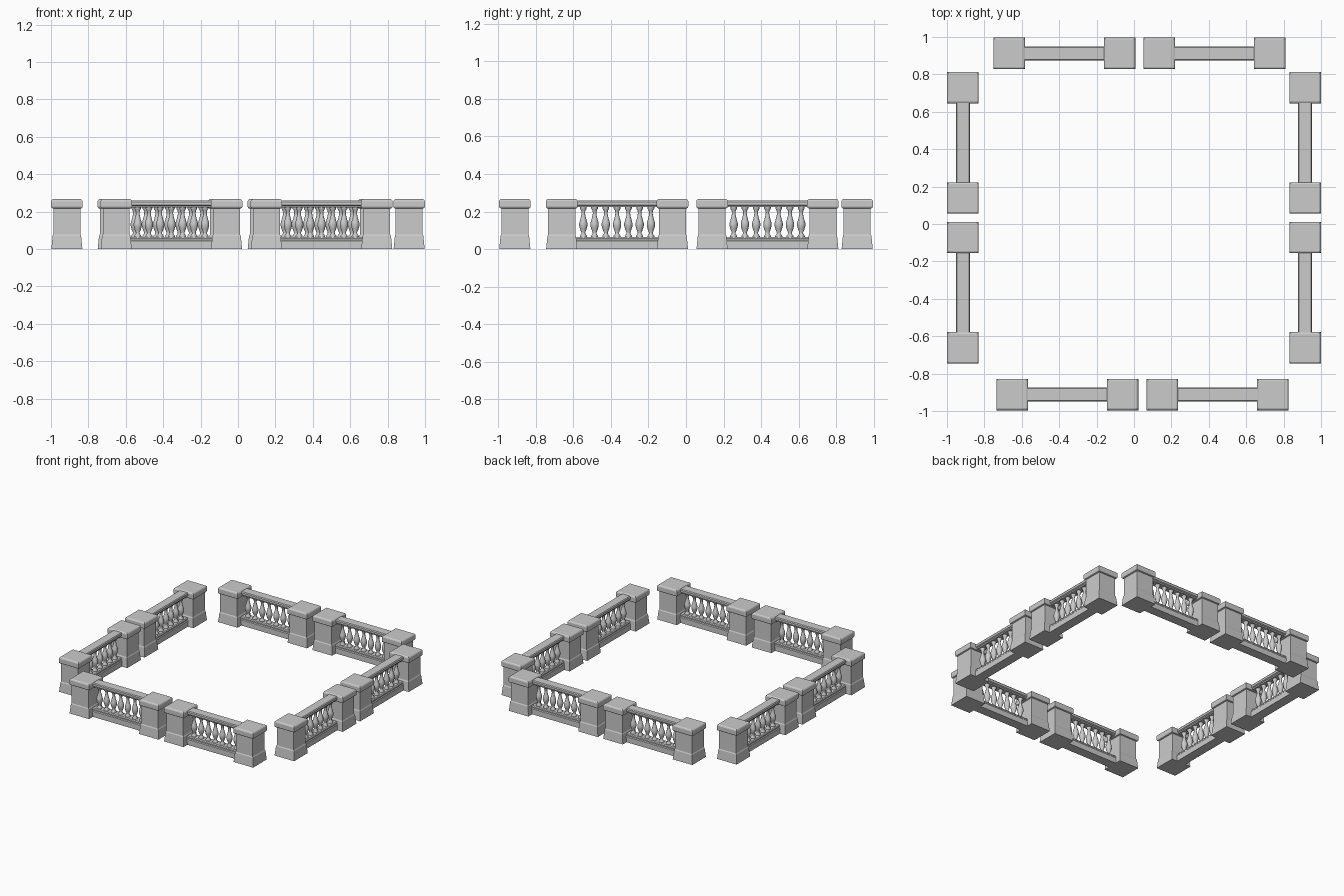
import bpy, bmesh, math
from mathutils import Matrix

if "Cube" in bpy.data.objects:
    bpy.data.objects.remove(bpy.data.objects["Cube"])


def mesh_from(bm, name):
    bmesh.ops.recalc_face_normals(bm, faces=bm.faces)
    me = bpy.data.meshes.new(name)
    bm.to_mesh(me)
    bm.free()
    return me


def loft(bm, profile, sides, cx, turn=0.0):
    """Stack of n-sided rings from (radius, z) pairs, closed at both ends."""
    rings = []
    for r, z in profile:
        rings.append([bm.verts.new((cx + r * math.cos(turn + 2 * math.pi * i / sides),
                                    r * math.sin(turn + 2 * math.pi * i / sides), z))
                      for i in range(sides)])
    for a, b in zip(rings, rings[1:]):
        for i in range(sides):
            j = (i + 1) % sides
            bm.faces.new((a[i], a[j], b[j], b[i]))
    bm.faces.new(rings[0][::-1])
    bm.faces.new(rings[-1])


def square_mesh(name, profile):
    """Square pillars at both ends of a section, from (half width, z) pairs."""
    bm = bmesh.new()
    for cx in (-PILLAR_X, PILLAR_X):
        loft(bm, [(h * math.sqrt(2), z) for h, z in profile], 4, cx, math.pi / 4)
    return mesh_from(bm, name)


def rail_mesh(name, profile, half_len):
    """Mirrored (half width, z) outline extruded along x."""
    outline = profile + [(-y, z) for y, z in reversed(profile)]
    bm = bmesh.new()
    face = bm.faces.new([bm.verts.new((-half_len, y, z)) for y, z in outline])
    ext = bmesh.ops.extrude_face_region(bm, geom=[face])
    verts = [v for v in ext["geom"] if isinstance(v, bmesh.types.BMVert)]
    bmesh.ops.translate(bm, verts=verts, vec=(2 * half_len, 0, 0))
    return mesh_from(bm, name)


PILLAR_X = 0.295

# Pillars: flared plinth, square shaft, softened cap
pillars = square_mesh("pillars", [
    (0.083, 0), (0.081, 0.02), (0.076, 0.07), (0.072, 0.078), (0.072, 0.216)])
caps = square_mesh("pillar_caps", [
    (0.074, 0.216), (0.081, 0.219), (0.084, 0.226), (0.084, 0.255),
    (0.081, 0.262), (0.075, 0.266)])

# Handrail and stepped base between the pillars
handrail = rail_mesh("handrail", [
    (0.026, 0.223), (0.028, 0.231), (0.037, 0.236), (0.037, 0.252), (0.032, 0.259)], 0.23)
base = rail_mesh("base_rail", [
    (0.037, 0), (0.037, 0.042), (0.032, 0.048), (0.032, 0.057), (0.027, 0.064)], 0.23)

# Turned balusters
bm = bmesh.new()
for k in range(7):
    loft(bm, [(0.019, 0.062), (0.019, 0.070), (0.011, 0.080), (0.010, 0.088),
              (0.017, 0.105), (0.022, 0.124), (0.022, 0.138), (0.017, 0.155),
              (0.011, 0.178), (0.009, 0.194), (0.012, 0.206), (0.018, 0.216),
              (0.018, 0.225)], 12, (k - 3) * 0.06)
balusters = mesh_from(bm, "balusters")
for p in balusters.polygons:
    p.use_smooth = len(p.vertices) == 4
balusters.set_sharp_from_angle(angle=math.radians(40))

# Eight sections around the square: x, y, turn in degrees
sections = [(-0.372, 0.912, 180), (0.430, 0.912, 180),
            (-0.356, -0.912, 0), (0.447, -0.912, 0)]
for x, turn in ((-0.915, -90), (0.915, 90)):
    sections += [(x, 0.434, turn), (x, -0.367, turn)]
for x, y, turn in sections:
    placed = Matrix.Translation((x, y, 0)) @ Matrix.Rotation(math.radians(turn), 4, 'Z')
    for me in (pillars, caps, handrail, base, balusters):
        ob = bpy.data.objects.new(me.name, me)
        ob.matrix_world = placed
        bpy.context.collection.objects.link(ob)
